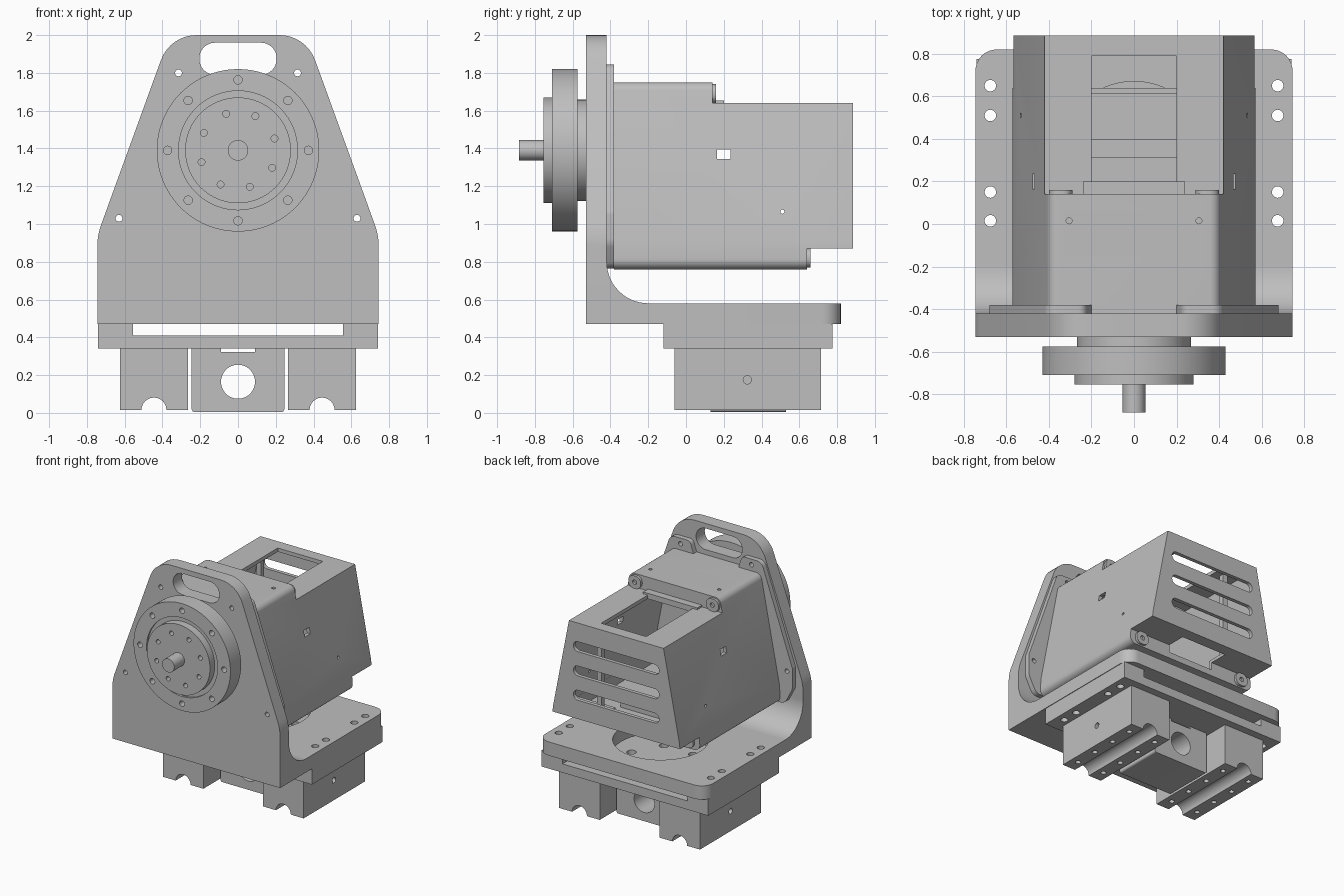
import bpy, bmesh, math
from mathutils import Vector

cube = bpy.data.objects.get("Cube")
if cube:
    bpy.data.objects.remove(cube)

grey = bpy.data.materials.new("machined_grey")
grey.use_nodes = True
tone = (0.52, 0.52, 0.52, 1)
grey.diffuse_color = tone
grey.node_tree.nodes["Principled BSDF"].inputs["Base Color"].default_value = tone


def outline(points, steps=8):
    """Closed profile; a third value on a point is its corner radius."""
    out = []
    for i, pt in enumerate(points):
        p = Vector(pt[:2])
        if len(pt) < 3:
            out.append(p)
            continue
        a = (Vector(points[i - 1][:2]) - p).normalized()
        b = (Vector(points[(i + 1) % len(points)][:2]) - p).normalized()
        half = a.angle(b) / 2
        t = pt[2] / math.tan(half)
        centre = p + (a + b).normalized() * pt[2] / math.sin(half)
        s, e = p + a * t - centre, p + b * t - centre
        a0 = math.atan2(s.y, s.x)
        turn = (math.atan2(e.y, e.x) - a0 + math.pi) % (2 * math.pi) - math.pi
        for k in range(steps + 1):
            w = a0 + turn * k / steps
            out.append(centre + Vector((math.cos(w), math.sin(w))) * pt[2])
    return out


def prism(name, axis, points, lo, hi):
    """Extrude a profile along an axis from lo to hi."""
    place = {"x": lambda p, d: (d, p.x, p.y),
             "y": lambda p, d: (p.x, d, p.y),
             "z": lambda p, d: (p.x, p.y, d)}[axis]
    bm = bmesh.new()
    pts = outline(points)
    ends = [[bm.verts.new(place(p, d)) for p in pts] for d in (lo, hi)]
    bm.faces.new(ends[0])
    bm.faces.new(ends[1])
    for i in range(len(pts)):
        j = (i + 1) % len(pts)
        bm.faces.new((ends[0][i], ends[0][j], ends[1][j], ends[1][i]))
    bmesh.ops.recalc_face_normals(bm, faces=bm.faces)
    mesh = bpy.data.meshes.new(name)
    bm.to_mesh(mesh)
    bm.free()
    mesh.materials.append(grey)
    ob = bpy.data.objects.new(name, mesh)
    bpy.context.collection.objects.link(ob)
    return ob


def disc(name, axis, centre, radius, lo, hi, sides=64):
    ring = [(centre[0] + radius * math.cos(2 * math.pi * k / sides),
             centre[1] + radius * math.sin(2 * math.pi * k / sides)) for k in range(sides)]
    return prism(name, axis, ring, lo, hi)


def box(name, x, y, z, r=None):
    c = [(x[0], z[0]), (x[1], z[0]), (x[1], z[1]), (x[0], z[1])]
    return prism(name, "y", [p + (r,) for p in c] if r else c, *y)


def cut(ob, *cutters):
    for c in cutters:
        c.hide_render = True
        mod = ob.modifiers.new("cut", "BOOLEAN")
        mod.operation, mod.solver, mod.object = "DIFFERENCE", "EXACT", c
        bpy.context.view_layer.objects.active = ob
        bpy.ops.object.modifier_apply(modifier=mod.name)
        bpy.data.objects.remove(c)


def hole(axis, centre, radius, lo, hi):
    return disc("cutter", axis, centre, radius, lo, hi, 24)


def mirrored(half):
    """Right-hand half profile, bottom to top, closed by its mirror image."""
    return half + [(-p[0],) + tuple(p[1:]) for p in reversed(half)]


AXIS = (0, 1.39)
SIDES = (-1, 1)

# Upright front plate with carrying slot
plate = prism("front_plate", "y", mirrored([(.745, .47), (.745, .94, .35), (.36, 2, .2)]), -.53, -.42)
cut(plate, box("cutter", (-.205, .205), (-.6, -.3), (1.79, 1.96), .084))

# Ribbed mounting rim of the housing
rim = prism("housing_rim", "y", mirrored([(.61, .765, .06), (.68, .9, .1), (.68, 1.06, .08),
            (.405, 1.845, .06), (.23, 1.845, .04), (.2, 1.75)]), -.42, -.38)
for ob in (plate, rim):
    for s in SIDES:
        cut(ob, hole("y", (s * .315, 1.80), .018, -.6, -.3), hole("y", (s * .63, 1.03), .018, -.6, -.3))

# Foot of the bracket with the inside curve
prism("bracket_curve", "x", [(-.43, .47), (-.2, .47), (-.2, .58), (-.42, .58, .219),
      (-.42, .81), (-.43, .81)], -.745, .745)
base = prism("base_plate", "z", [(-.745, -.2), (.745, -.2), (.745, .82, .1), (-.745, .82, .1)], .47, .58)
cut(base, disc("cutter", "z", (0, .32), .35, .4, .7))

# Lower plate with raised rails
lower = prism("lower_plate", "y", mirrored([(.74, .34), (.74, .47), (.555, .47), (.555, .41)]), -.12, .775)
for k in range(6):
    w = math.pi * k / 3
    cut(lower, hole("z", (.26 * math.cos(w), .32 + .26 * math.sin(w)), .035, .36, .5))
for ob in (base, lower):
    for s in SIDES:
        for y in (.015, .15, .51, .65):
            cut(ob, hole("z", (s * .675, y), .027, .3, .7))

# Grooved clamp blocks
for s, side in zip(SIDES, ("right", "left")):
    block = box(side + "_clamp_block", sorted((s * .265, s * .625)), (-.06, .715), (.015, .34))
    cut(block, disc("cutter", "y", (s * .445, .015), .066, -.2, .9, 32),
        hole("x", (.325, .175), .022, *sorted((s * .58, s * .7))))
    for dx in (-.12, .12):
        for y in (.04, .23, .43, .62):
            cut(block, hole("z", (s * .445 + dx, y), .02, -.1, .06))

# Nut block between the clamps
nut = prism("nut_block", "y", [(-.245, .005, .015), (.245, .005, .015), (.245, .34), (.09, .34),
            (.09, .322), (-.09, .322), (-.09, .34), (-.245, .34)], .13, .53)
cut(nut, disc("cutter", "y", (0, .165), .09, 0, .8, 48))

# Drive flange, hub and shaft
disc("flange_neck", "y", AXIS, .268, -.58, -.52)
flange = disc("drive_flange", "y", AXIS, .43, -.71, -.575, 96)
cut(flange, disc("cutter", "y", AXIS, .315, -.8, -.695))
hub = disc("drive_hub", "y", AXIS, .28, -.755, -.69)
disc("shaft", "y", AXIS, .054, -.885, -.74, 48)
for k in range(8):
    for ob, r, w, size in ((flange, .373, 0, .022), (hub, .203, 18, .018)):
        a = math.radians(w + 45 * k)
        cut(ob, hole("y", (r * math.cos(a), AXIS[1] + r * math.sin(a)), size, -.8, -.64 if w == 0 else -.71))


# Tapered hollow housing
def section(low, high, inset=0, r=None):
    def width(z):
        return min(.575, .42 + .195 * (1.64 - z)) - inset
    ends = [(width(low), low), (width(high), high)]
    if r:
        ends = [e + (r,) for e in ends]
    return mirrored([ends[0], (width(.91), .91), ends[1]])


housing = prism("housing", "y", section(.76, 1.75, 0, .05), -.38, .885)
cut(housing, box("cutter", (-1, 1), (.14, 1), (1.64, 2)),
    box("cutter", (-1, 1), (.64, 1), (.5, .87)),
    prism("cutter", "y", section(.79, 1.72, .03), -.35, .11),
    prism("cutter", "y", section(.79, 1.61, .03), .0, .61),
    prism("cutter", "y", section(.895, 1.61, .03), .1, .855),
    box("cutter", (-.2, .2), (.2, .79), (1.5, 1.8)),
    box("cutter", (-.2, .2), (.59, .79), (.81, 1)))
for z in (1.06, 1.255, 1.45):
    cut(housing, box("cutter", (-.38, .38), (.8, 1), (z - .04, z + .04), .039))
cut(housing, box("cutter", (-1, 1), (.165, .235), (1.345, 1.395)),
    hole("x", (.51, 1.065), .011, -1, 1))
for s in SIDES:
    cut(housing, hole("z", (s * .305, .015), .014, 1.6, 1.8))

# Screw ears where the housing sections meet
for s, side in zip(SIDES, ("right", "left")):
    for level, x, y, z in (("upper", .345, .14, 1.69), ("lower", .47, .64, .82)):
        ear = box(side + "_" + level + "_ear", (s * x - .055, s * x + .055), (y - .01, y + .02),
                  (z - .05, z + .05), .045)
        cut(ear, hole("y", (s * x, z), .018, y + .002, y + .1))

# Lip of the top opening and inner support
box("window_lip", (-.24, .24), (.13, .2), (1.62, 1.655))
box("inner_support", (-.3, .3), (.31, .4), (.78, .9))
for s, side in zip(SIDES, ("right", "left")):
    box(side + "_inner_post", (s * .28 - .02, s * .28 + .02), (.66, .7), (.88, 1.62))

# Smooth round walls, keep edges crisp
bpy.ops.object.select_all(action="DESELECT")
for ob in bpy.context.scene.objects:
    if ob.type == "MESH" and grey.name in ob.data.materials:
        ob.select_set(True)
        bpy.context.view_layer.objects.active = ob
bpy.ops.object.shade_smooth_by_angle(angle=math.radians(30))
